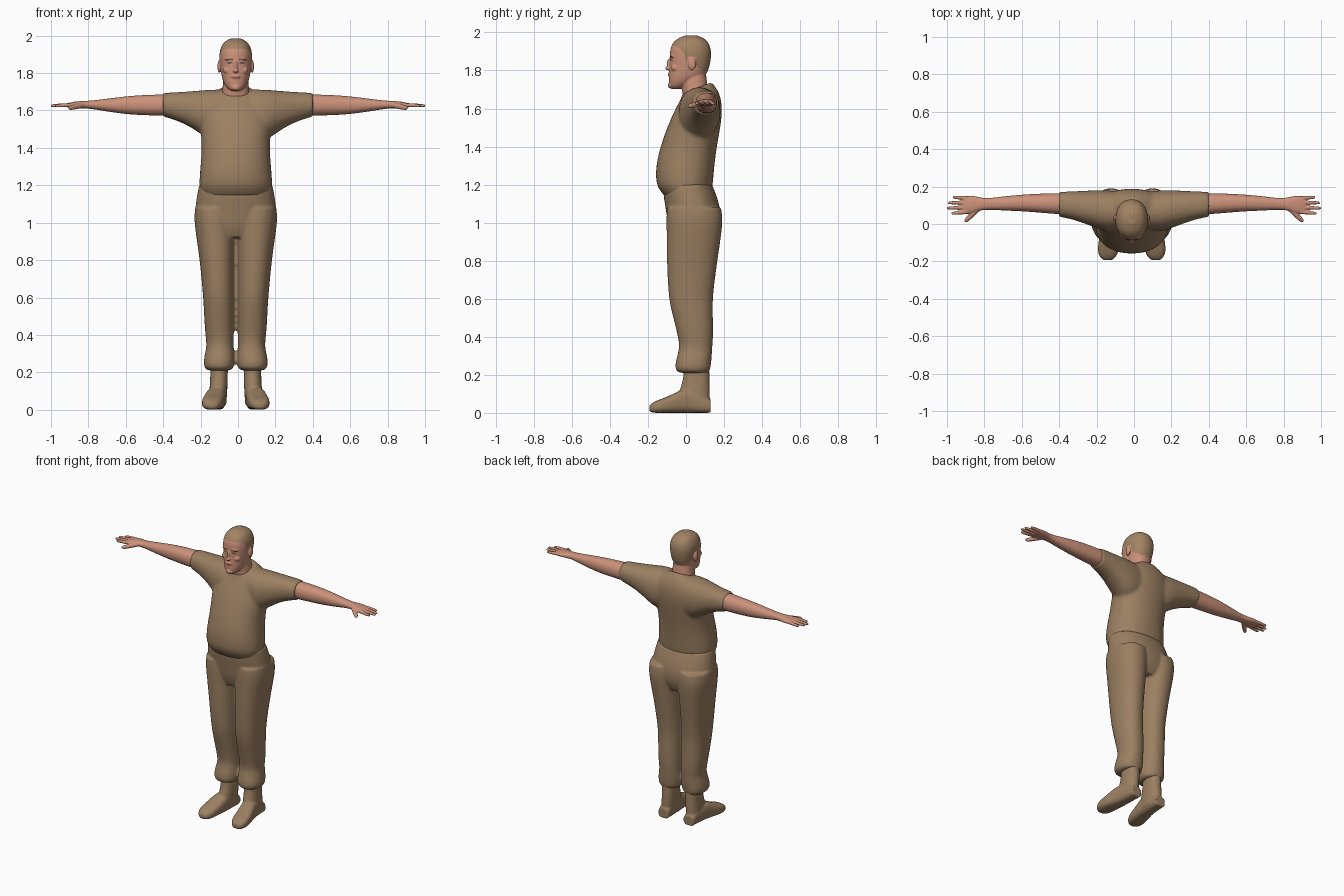
import bpy, bmesh, math
from mathutils import Vector, Matrix

CX = -0.012          # the body sits slightly left of the arm span centre


def material(name, rgb):
    m = bpy.data.materials.new(name)
    m.diffuse_color = (*rgb, 1)
    return m


TAN = material("tan cloth", (0.33, 0.215, 0.122))
SKIN = material("skin", (0.60, 0.285, 0.195))
HAIR = material("short hair", (0.36, 0.225, 0.125))
BROW = material("eyebrow", (0.20, 0.10, 0.06))
EYE = material("eye", (0.13, 0.10, 0.085))
LIP = material("lips", (0.42, 0.165, 0.12))


# ---- helpers -------------------------------------------------------------
def skin_rings(bm, rings):
    """Bridge closed rings of points into a capped solid with crisp ends."""
    crease = bm.edges.layers.float.get("crease_edge") or bm.edges.layers.float.new("crease_edge")
    loops = [[bm.verts.new(p) for p in r] for r in rings]
    n = len(loops[0])
    faces = []
    for a, b in zip(loops, loops[1:]):
        for i in range(n):
            j = (i + 1) % n
            faces.append(bm.faces.new((a[i], a[j], b[j], b[i])))
    for end in (loops[0], loops[-1]):
        f = bm.faces.new(end)
        faces.append(f)
        for e in f.edges:
            e[crease] = 1
    bmesh.ops.recalc_face_normals(bm, faces=faces)


def loft(bm, axis, rows, side=1, dx=0.0, power=2.2, n=24):
    """rows: position along axis, min/max of the other two axes, optional tilt."""
    rings = []
    for t, a0, a1, b0, b1, *tilt in rows:
        k = tilt[0] if tilt else 0
        ring = []
        for i in range(n):
            c, s = math.cos(2 * math.pi * i / n), math.sin(2 * math.pi * i / n)
            c = math.copysign(abs(c) ** (2 / power), c)
            s = math.copysign(abs(s) ** (2 / power), s)
            a = (a0 + a1) / 2 + c * (a1 - a0) / 2
            b = (b0 + b1) / 2 + s * (b1 - b0) / 2
            p = {"x": (t, a, b), "y": (a, t, b), "z": (a, b, t + k * s)}[axis]
            ring.append((p[0] * side + dx, p[1], p[2]))
        rings.append(ring)
    skin_rings(bm, rings)


def column(bm, rows):
    """Upright symmetric loft: z, half width, y min, y max, tilt."""
    loft(bm, "z", [(z, -w, w, *r) for z, w, *r in rows], dx=CX)


def finger(bm, p0, p1, r, side):
    """Tapered tube with a rounded tip."""
    p0, p1 = Vector(p0), Vector(p1)
    q = (p1 - p0).to_track_quat("Z", "Y")
    rings = []
    for t, k in ((0, 1.05), (0.45, 1.05), (0.85, 0.9), (0.96, 0.65), (1, 0.25)):
        ring = [p0.lerp(p1, t) + q @ Vector((r * k * math.cos(i * math.pi / 5),
                r * k * math.sin(i * math.pi / 5), 0)) for i in range(10)]
        rings.append([(p.x * side, p.y, p.z) for p in ring])
    skin_rings(bm, rings)


def ball(bm, centre, radii):
    bmesh.ops.create_uvsphere(bm, u_segments=16, v_segments=10, radius=1,
        matrix=Matrix.Translation((centre[0] + CX, *centre[1:])) @ Matrix.Diagonal((*radii, 1)))


def blend(bm, name, mats, voxel, smooth):
    """Fuse overlapping solids into one smooth skin."""
    me = bpy.data.meshes.new(name)
    bm.to_mesh(me)
    bm.free()
    ob = bpy.data.objects.new(name, me)
    bpy.context.collection.objects.link(ob)
    m = ob.modifiers.new("round", "SUBSURF")
    m.levels = m.render_levels = 2
    m = ob.modifiers.new("fuse", "REMESH")
    m.mode = "VOXEL"
    m.voxel_size = voxel
    m = ob.modifiers.new("relax", "SMOOTH")
    m.factor, m.iterations = 0.5, smooth
    deps = bpy.context.evaluated_depsgraph_get()
    done = bpy.data.meshes.new_from_object(ob.evaluated_get(deps))
    ob.modifiers.clear()
    ob.data = done
    done.name = name
    done.materials.clear()
    for m in mats:
        done.materials.append(m)
    for p in done.polygons:
        p.use_smooth = True
        p.material_index = 0
    return ob


# ---- shirt: torso and short sleeves --------------------------------------
bm = bmesh.new()
column(bm, [(1.14, .18, -.115, .125), (1.175, .192, -.142, .137), (1.21, .198, -.16, .143),
            (1.30, .190, -.16, .150), (1.40, .182, -.135, .163), (1.48, .188, -.108, .178),
            (1.56, .195, -.075, .19), (1.63, .185, -.04, .19), (1.68, .145, -.02, .172, .015),
            (1.708, .085, -.022, .135, .03)])
for s in (1, -1):
    loft(bm, "x", [(.05, -.03, .17, 1.45, 1.713), (.14, -.045, .182, 1.43, 1.713),
                   (.20, -.022, .182, 1.475, 1.708), (.26, 0, .178, 1.515, 1.702),
                   (.33, .025, .175, 1.547, 1.698), (.40, .038, .172, 1.567, 1.694)], side=s)
blend(bm, "shirt", [TAN], .010, 5)

# ---- trousers: hips and two loose legs with gathered cuffs ----------------
bm = bmesh.new()
column(bm, [(1.20, .198, -.118, .138), (1.15, .208, -.122, .160), (1.06, .222, -.105, .186),
            (.98, .212, -.095, .180), (.92, .17, -.07, .15)])
for s in (1, -1):
    loft(bm, "z", [(1.08, .0, .218, -.10, .185), (1.02, .0, .224, -.105, .195),
                   (.94, .002, .214, -.102, .187), (.80, .007, .193, -.102, .166),
                   (.66, .008, .180, -.095, .147), (.58, .008, .173, -.088, .140),
                   (.47, .009, .168, -.060, .143), (.39, .010, .162, -.040, .143),
                   (.34, .012, .155, -.035, .138), (.29, .006, .168, -.050, .136),
                   (.24, .006, .174, -.060, .130), (.215, .016, .162, -.048, .124),
                   (.21, .04, .14, -.02, .11)], side=s, dx=CX)
blend(bm, "trousers", [TAN], .008, 4)

# ---- boots: ankle shaft plus turned-out foot ------------------------------
for s, name in ((1, "left_boot"), (-1, "right_boot")):
    bm = bmesh.new()
    loft(bm, "z", [(.27, .042, .136, -.012, .122), (.18, .042, .136, -.012, .124),
                   (.12, .044, .140, -.035, .126), (.03, .050, .145, -.05, .125)],
         side=s, dx=CX)
    loft(bm, "y", [(.130, .058, .136, 0, .07), (.05, .052, .146, 0, .12),
                   (-.02, .052, .158, 0, .128), (-.08, .060, .176, 0, .092),
                   (-.14, .068, .184, 0, .070), (-.175, .082, .174, 0, .056),
                   (-.193, .105, .152, .008, .038)], side=s, dx=CX, power=2.8)
    blend(bm, name, [TAN], .0065, 3)

# ---- bare arms with hands -------------------------------------------------
for s, name in ((1, "left_arm"), (-1, "right_arm")):
    bm = bmesh.new()
    loft(bm, "x", [(.35, .05, .165, 1.572, 1.685), (.42, .053, .165, 1.572, 1.686),
                   (.52, .062, .162, 1.575, 1.682), (.60, .068, .157, 1.580, 1.676),
                   (.70, .072, .148, 1.594, 1.663), (.79, .078, .135, 1.610, 1.652),
                   (.83, .070, .145, 1.611, 1.651), (.87, .055, .152, 1.612, 1.648),
                   (.90, .054, .149, 1.614, 1.642), (.915, .060, .143, 1.618, 1.638)], side=s)
    for base, tip, reach in ((.065, .056, .978), (.090, .084, 1.003),
                             (.115, .113, .996), (.138, .143, .970)):
        finger(bm, (.885, base, 1.630), (reach, tip, 1.625), .0105, s)
    finger(bm, (.83, .085, 1.628), (.905, .012, 1.612), .0145, s)
    blend(bm, name, [SKIN], .004, 3)

# ---- head with neck, ears and facial forms --------------------------------
bm = bmesh.new()
column(bm, [(1.64, .085, -.01, .12), (1.70, .072, -.022, .115, .01),
            (1.76, .068, -.03, .108), (1.83, .06, -.03, .10)])
column(bm, [(1.703, .022, -.075, -.03), (1.714, .042, -.088, .0), (1.745, .065, -.090, .07),
            (1.78, .076, -.090, .110), (1.82, .081, -.087, .124), (1.86, .087, -.086, .132),
            (1.90, .089, -.086, .134), (1.94, .081, -.076, .124), (1.97, .060, -.045, .098),
            (1.985, .026, .0, .055)])
ball(bm, (0, -.092, 1.812), (.015, .018, .011))
ball(bm, (0, -.086, 1.835), (.009, .015, .030))
ball(bm, (0, -.084, 1.779), (.026, .012, .011))
ball(bm, (0, -.078, 1.722), (.026, .018, .017))
for s in (1, -1):
    ball(bm, (s * .033, -.067, 1.874), (.026, .017, .008))
    ball(bm, (s * .042, -.055, 1.815), (.026, .024, .022))
    ball(bm, (s * .088, .032, 1.835), (.010, .021, .034))
head = blend(bm, "head", [SKIN, HAIR, BROW, EYE, LIP], .0036, 3)

# hairline height as it runs from the forehead to the nape
LINE = [(-.2, 1.935), (-.06, 1.93), (-.03, 1.915), (-.012, 1.89), (-.002, 1.855),
        (.048, 1.86), (.06, 1.815), (.14, 1.78)]


def hairline(y):
    for (y0, z0), (y1, z1) in zip(LINE, LINE[1:]):
        if y <= y1:
            return z0 + (z1 - z0) * (y - y0) / (y1 - y0)
    return LINE[-1][1]


for p in head.data.polygons:
    x, y, z = abs(p.center.x - CX), p.center.y, p.center.z
    is_ear = x > .083 and .008 < y < .056 and z < 1.872
    if z > hairline(y) and not is_ear:
        p.material_index = 1
    elif y < -.03 and .016 < x < .056 and abs(z - 1.874 + .1 * abs(x - .036)) < .0045:
        p.material_index = 2
    elif y < -.03 and ((x - .033) / .014) ** 2 + ((z - 1.855) / .0055) ** 2 < 1:
        p.material_index = 3
    elif y < -.06 and (x / .028) ** 2 + ((z - 1.779) / .0065) ** 2 < 1:
        p.material_index = 4
